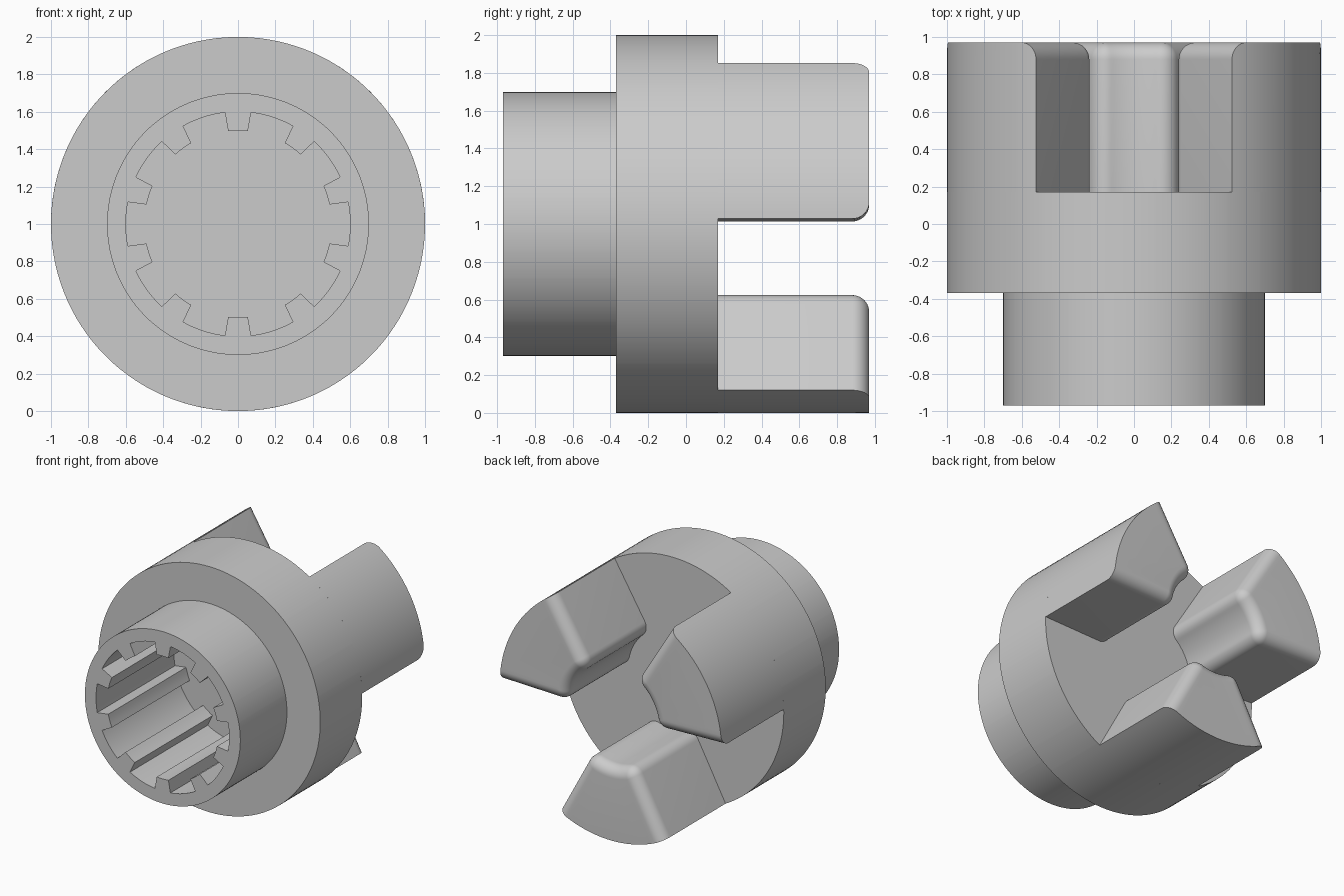
import bpy, bmesh
from math import sin, cos, asin, pi, radians
from mathutils import Vector

if "Cube" in bpy.data.objects:
    bpy.data.objects.remove(bpy.data.objects["Cube"])

grey = bpy.data.materials.new("light_grey_metal")
grey.use_nodes = True
colour = (0.6, 0.6, 0.6, 1)
grey.diffuse_color = colour
grey.node_tree.nodes["Principled BSDF"].inputs["Base Color"].default_value = colour


def polar(r, a):
    return Vector((r * cos(a), r * sin(a)))


def loft(name, sections, turn=0.0):
    """Join equal-length closed (points, y) sections along the axis and cap both ends."""
    bm = bmesh.new()
    loops = []
    c, s = cos(turn), sin(turn)
    for points, y in sections:
        loops.append([bm.verts.new((p.x * c - p.y * s, y, 1 + p.x * s + p.y * c))
                      for p in points])
    for a, b in zip(loops, loops[1:]):
        for i in range(len(a)):
            j = (i + 1) % len(a)
            bm.faces.new((a[i], a[j], b[j], b[i]))
    bm.faces.new(loops[0])
    bm.faces.new(loops[-1])
    bmesh.ops.remove_doubles(bm, verts=bm.verts, dist=0.0002)
    bmesh.ops.recalc_face_normals(bm, faces=bm.faces)
    mesh = bpy.data.meshes.new(name)
    bm.to_mesh(mesh)
    bm.free()
    mesh.materials.append(grey)
    obj = bpy.data.objects.new(name, mesh)
    bpy.context.collection.objects.link(obj)
    bpy.ops.object.select_all(action='DESELECT')
    obj.select_set(True)
    bpy.context.view_layer.objects.active = obj
    bpy.ops.object.shade_smooth_by_angle(angle=radians(30))
    return obj


# Hub and flange with a blind splined bore
TEETH, BORE, TIP = 10, 0.6, 0.5
spline = []
for k in range(TEETH):
    mid = pi / 2 + k * 2 * pi / TEETH
    tooth = [(-6.7, BORE), (-6, TIP), (-3, TIP), (0, TIP), (3, TIP), (6, TIP)]
    groove = [(6.7 + i * (29.3 - 6.7) / 8, BORE) for i in range(8)]
    spline += [(mid + radians(d), r) for d, r in tooth + groove]
bore = [polar(r, a) for a, r in spline]


def circle(r):
    return [polar(r, a) for a, _ in spline]


FLANGE_BACK, END = 0.17, 0.97
loft("splined_hub_and_flange", [
    (bore, 0.03), (bore, -END), (circle(0.7), -END), (circle(0.7), -0.37),
    (circle(1), -0.37), (circle(1), FLANGE_BACK)])

# Coupling jaws: radial sides, concave inner face, rounded inner and end edges
HALF, INNER, FILLET = radians(28.4), 0.4, 0.09


def jaw_section(inset):
    horn_r = INNER + FILLET
    horn_a = HALF - asin(FILLET / horn_r)
    edge = HALF - asin(inset)
    points = [polar(1, edge * (i / 12 - 1)) for i in range(25)]
    # Upper horn, from the side plane round to the inner face
    start, end = HALF + pi / 2, horn_a + pi
    horn = [polar(horn_r, horn_a) + polar(FILLET - inset, start + (end - start) * i / 10)
            for i in range(11)]
    inner = [polar(INNER + inset, horn_a * (1 - i / 8)) for i in range(1, 16)]
    mirrored = [Vector((p.x, -p.y)) for p in reversed(horn)]
    return points + horn + inner + mirrored


sections = [(jaw_section(0), FLANGE_BACK)]
for i in range(11):
    t = pi / 2 * i / 10
    sections.append((jaw_section(FILLET * (1 - cos(t))), END - FILLET * (1 - sin(t))))

for name, angle in (("left_jaw", 30), ("right_jaw", 150), ("bottom_jaw", 270)):
    loft(name, sections, radians(angle))
